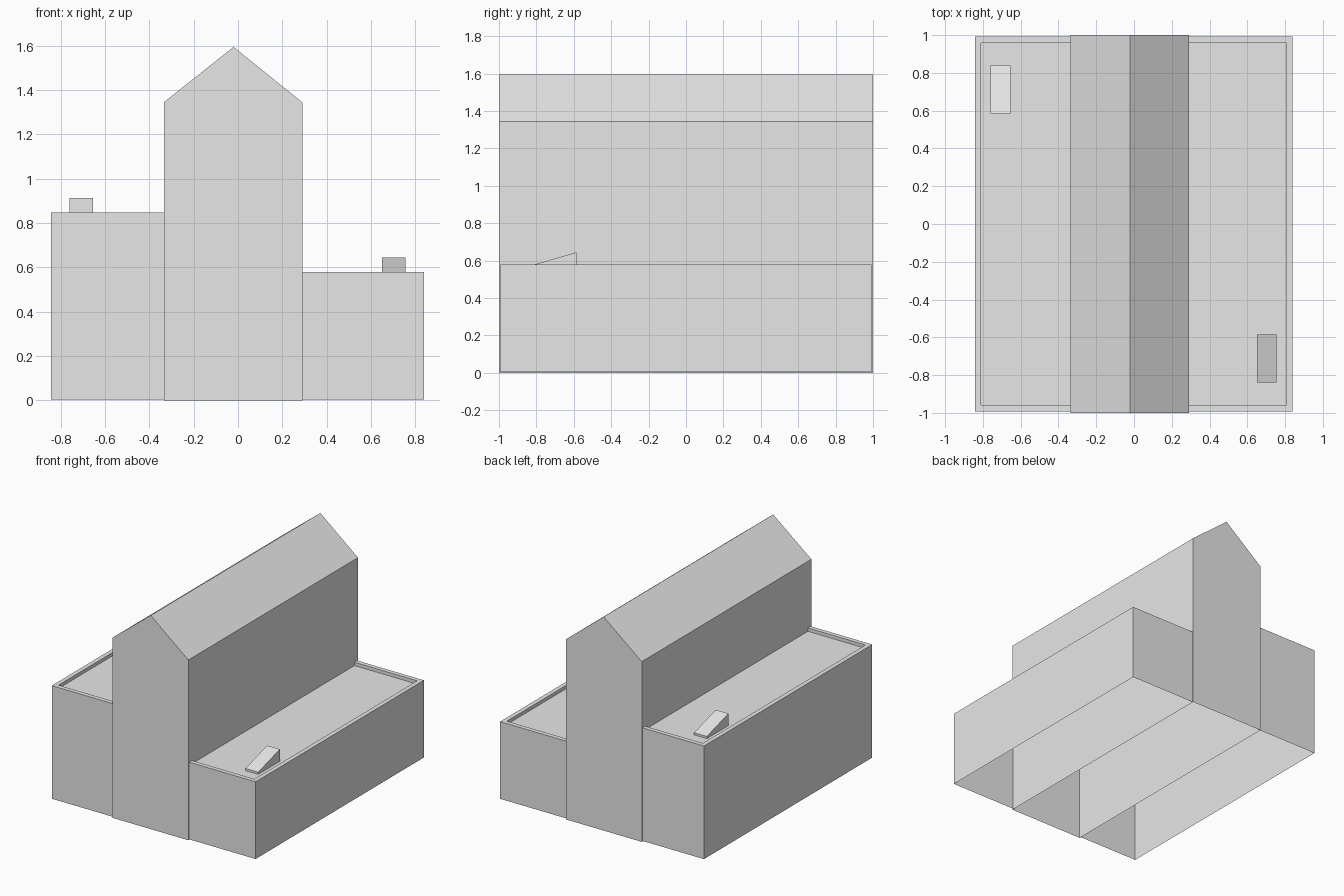
import bpy
import bmesh

if "Cube" in bpy.data.objects:
    bpy.data.objects.remove(bpy.data.objects["Cube"])

grey = bpy.data.materials.new("plain grey")
grey.diffuse_color = (0.8, 0.8, 0.8, 1)
grey.use_nodes = True
grey.node_tree.nodes["Principled BSDF"].inputs["Base Color"].default_value = grey.diffuse_color


def add_object(name, bm):
    mesh = bpy.data.meshes.new(name)
    bm.to_mesh(mesh)
    bm.free()
    mesh.materials.append(grey)
    obj = bpy.data.objects.new(name, mesh)
    bpy.context.collection.objects.link(obj)
    return obj


def prism(name, rings, closed=True, caps=(True, True)):
    """Join successive rings of points with quads, capping either end."""
    bm = bmesh.new()
    loops = [[bm.verts.new(p) for p in ring] for ring in rings]
    n = len(loops[0])
    for a, b in zip(loops, loops[1:]):
        for i in range(n if closed else n - 1):
            j = (i + 1) % n
            bm.faces.new((a[i], a[j], b[j], b[i]))
    if caps[0]:
        bm.faces.new(loops[0][::-1])
    if caps[1]:
        bm.faces.new(loops[-1])
    return add_object(name, bm)


# Tall central hall: gabled shell, open underneath
gable = [(0.29, 0), (0.29, 1.345), (-0.02, 1.595), (-0.335, 1.345), (-0.335, 0)]
prism("gabled_hall", [[(x, y, z) for x, z in gable] for y in (1, -1)], closed=False)


def wing(name, s, inner, outer, top, rim=0.033, depth=0.025):
    """Flat-roofed wing, open underneath, with a parapet on three sides."""
    def path(inset, z):
        y, x = 0.992 - inset, outer - inset
        return [(s * px, s * py, z) for px, py in
                ((inner, -y), (x, -y), (x, y), (inner, y))]
    prism(name, [path(0, 0.004), path(0, top), path(rim, top), path(rim, top - depth)],
          closed=False, caps=(False, True))


def hatch(name, s, x0, x1, deck):
    """Wedge-shaped roof hatch, low at the outer end."""
    side = [(-0.84, deck), (-0.585, deck), (-0.585, deck + 0.09), (-0.84, deck + 0.016)]
    prism(name, [[(s * x, s * y, z) for y, z in side] for x in (x0, x1)])


# Low right wing and higher left wing, each the other turned half round
wing("right_wing", 1, 0.29, 0.84, 0.58)
wing("left_wing", -1, 0.335, 0.843, 0.848)
hatch("right_roof_hatch", 1, 0.65, 0.755, 0.555)
hatch("left_roof_hatch", -1, 0.655, 0.76, 0.823)
